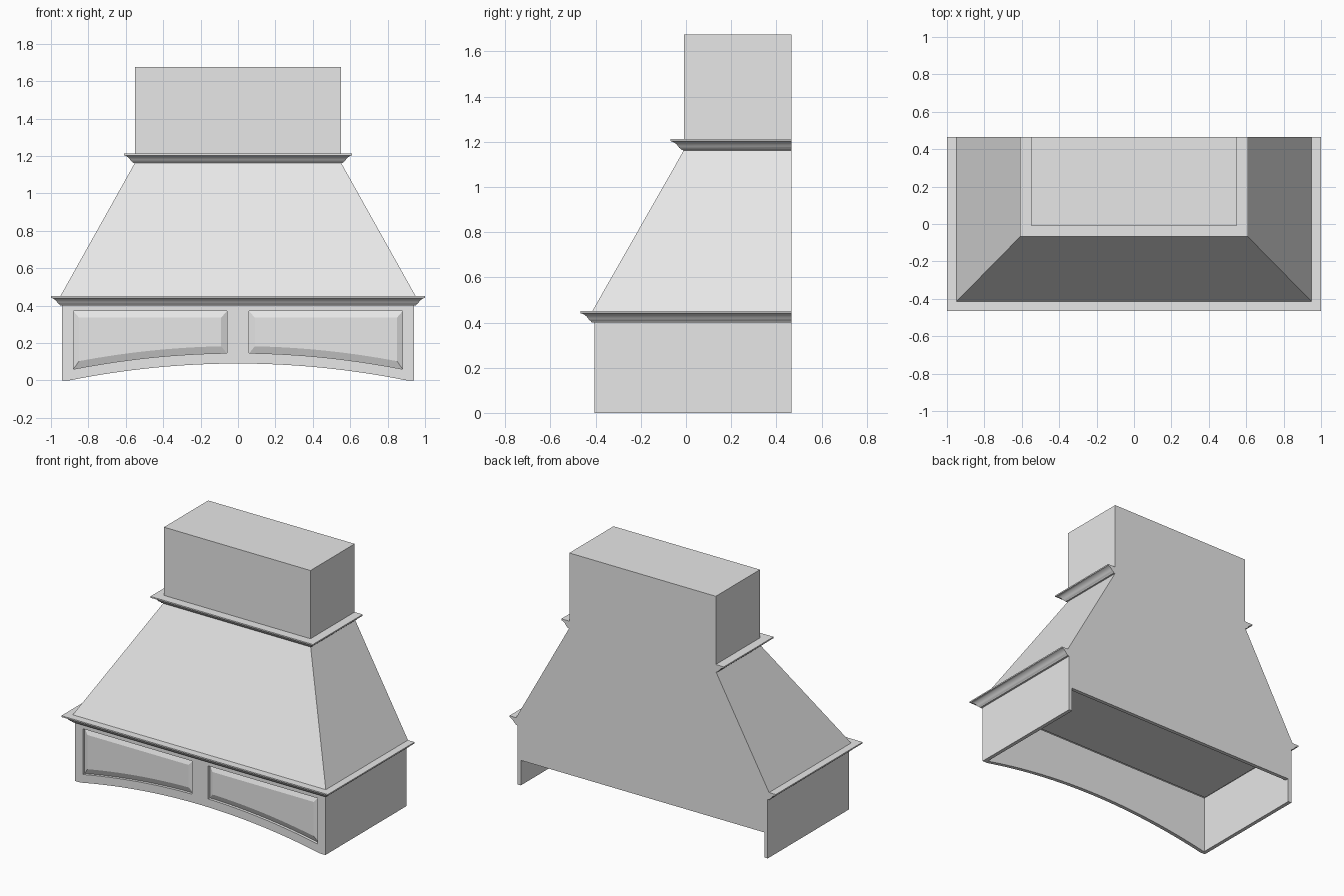
import bpy, bmesh
from mathutils import Vector

if "Cube" in bpy.data.objects:
    bpy.data.objects.remove(bpy.data.objects["Cube"])

BACK = 0.466       # wall plane
FRONT = -0.406     # face of the lower box
HALF = 0.94        # half width of the lower box
WALL = 0.026

paint = bpy.data.materials.new("light_grey")
paint.use_nodes = True
paint.diffuse_color = (0.8, 0.8, 0.8, 1)
paint.node_tree.nodes["Principled BSDF"].inputs["Base Color"].default_value = (0.8, 0.8, 0.8, 1)


def finish(name, bm, smooth=False):
    bmesh.ops.recalc_face_normals(bm, faces=bm.faces)
    mesh = bpy.data.meshes.new(name)
    bm.to_mesh(mesh)
    bm.free()
    mesh.materials.append(paint)
    obj = bpy.data.objects.new(name, mesh)
    bpy.context.collection.objects.link(obj)
    if smooth:
        bpy.ops.object.select_all(action="DESELECT")
        obj.select_set(True)
        bpy.context.view_layer.objects.active = obj
        bpy.ops.object.shade_smooth_by_angle(angle=0.6)
    return obj


def bridge(bm, a, b):
    for i in range(len(a)):
        j = (i + 1) % len(a)
        bm.faces.new((a[i], a[j], b[j], b[i]))


def loft(name, sections, bottom=True, smooth=False):
    """Stack rectangles (half width, front y, z) that share the wall plane."""
    bm = bmesh.new()
    rings = [[bm.verts.new(p) for p in ((-w, y, z), (w, y, z), (w, BACK, z), (-w, BACK, z))]
             for w, y, z in sections]
    for a, b in zip(rings, rings[1:]):
        bridge(bm, a, b)
    bm.faces.new(rings[-1])
    if bottom:
        bm.faces.new(rings[0][::-1])
    return finish(name, bm, smooth)


def box(name, x0, x1, y0, y1, z0, z1):
    bm = bmesh.new()
    bmesh.ops.create_cube(bm, size=1)
    for v in bm.verts:
        v.co = Vector((x1 if v.co.x > 0 else x0, y1 if v.co.y > 0 else y0, z1 if v.co.z > 0 else z0))
    return finish(name, bm)


def plate(name, loops, y0, y1):
    """Fill outlines (later loops are holes) and give them thickness."""
    bm = bmesh.new()
    edges = []
    for loop in loops:
        vs = [bm.verts.new((x, y0, z)) for x, z in loop]
        edges += [bm.edges.new((vs[i - 1], vs[i])) for i in range(len(vs))]
    bmesh.ops.triangle_fill(bm, use_beauty=True, edges=edges, normal=(0, -1, 0))
    ext = bmesh.ops.extrude_face_region(bm, geom=bm.faces[:], use_keep_orig=True)
    moved = [g for g in ext["geom"] if isinstance(g, bmesh.types.BMVert)]
    bmesh.ops.translate(bm, vec=(0, y1 - y0, 0), verts=moved)
    return finish(name, bm)


def arch(x):
    return 0.09 * (1 - (x / 0.9) ** 2)


def arched_outline(x0, x1, top, lift, steps):
    xs = [x0 + (x1 - x0) * i / steps for i in range(steps + 1)]
    return [(x0, top)] + [(x, arch(x) + lift) for x in xs] + [(x1, top)]


# Chimney and sloping canopy
loft("chimney", [(0.55, -0.008, 1.165), (0.55, -0.008, 1.675)])
loft("canopy", [(0.95, -0.415, 0.45), (0.55, -0.008, 1.165)])

# Crown mouldings, both with the same profile of (outward step, height)
profile = [(0, 0), (0.012, 0.001), (0.016, 0.008), (0.022, 0.011), (0.027, 0.018),
           (0.034, 0.027), (0.043, 0.034), (0.053, 0.039), (0.06, 0.041), (0.06, 0.05)]
for name, w, y, z in (("upper_moulding", 0.55, -0.008, 1.162), ("lower_moulding", HALF, FRONT, 0.4)):
    loft(name, [(w + o, y - o, z + h) for o, h in profile], bottom=(w < 0.6), smooth=True)

# Lower box, open underneath
for side, s in (("left", 1), ("right", -1)):
    xs = sorted((s * HALF, s * (HALF - WALL)))
    box(side + "_wall", *xs, FRONT + WALL, BACK, 0, 0.4)
box("back_panel", WALL - HALF, HALF - WALL, BACK - WALL, BACK, 0.17, 0.4)
box("inner_ceiling", -HALF, HALF, FRONT, BACK - 0.005, 0.425, 0.445)

# Front apron: frame with two openings over a backing board
apron = [(-HALF, 0.4), (-HALF, 0)] + arched_outline(-0.9, 0.9, 0, 0, 32)[1:-1] + [(HALF, 0), (HALF, 0.4)]
outer = arched_outline(0.06, 0.88, 0.37, 0.056, 16)
inner = arched_outline(0.09, 0.85, 0.335, 0.093, 16)


def flip(loop):
    return [(-x, z) for x, z in loop]


plate("front_frame", [apron, outer, flip(outer)], FRONT, FRONT + 0.02)
plate("front_backing", [apron], FRONT + 0.02, FRONT + WALL)

# Raised panels with bevelled borders
for side, a, b in (("left", outer, inner), ("right", flip(outer), flip(inner))):
    bm = bmesh.new()
    low = [bm.verts.new((x, FRONT + 0.019, z)) for x, z in a]
    high = [bm.verts.new((x, FRONT + 0.004, z)) for x, z in b]
    bridge(bm, low, high)
    bm.faces.new(high)
    bm.faces.new(low[::-1])
    finish(side + "_raised_panel", bm)
